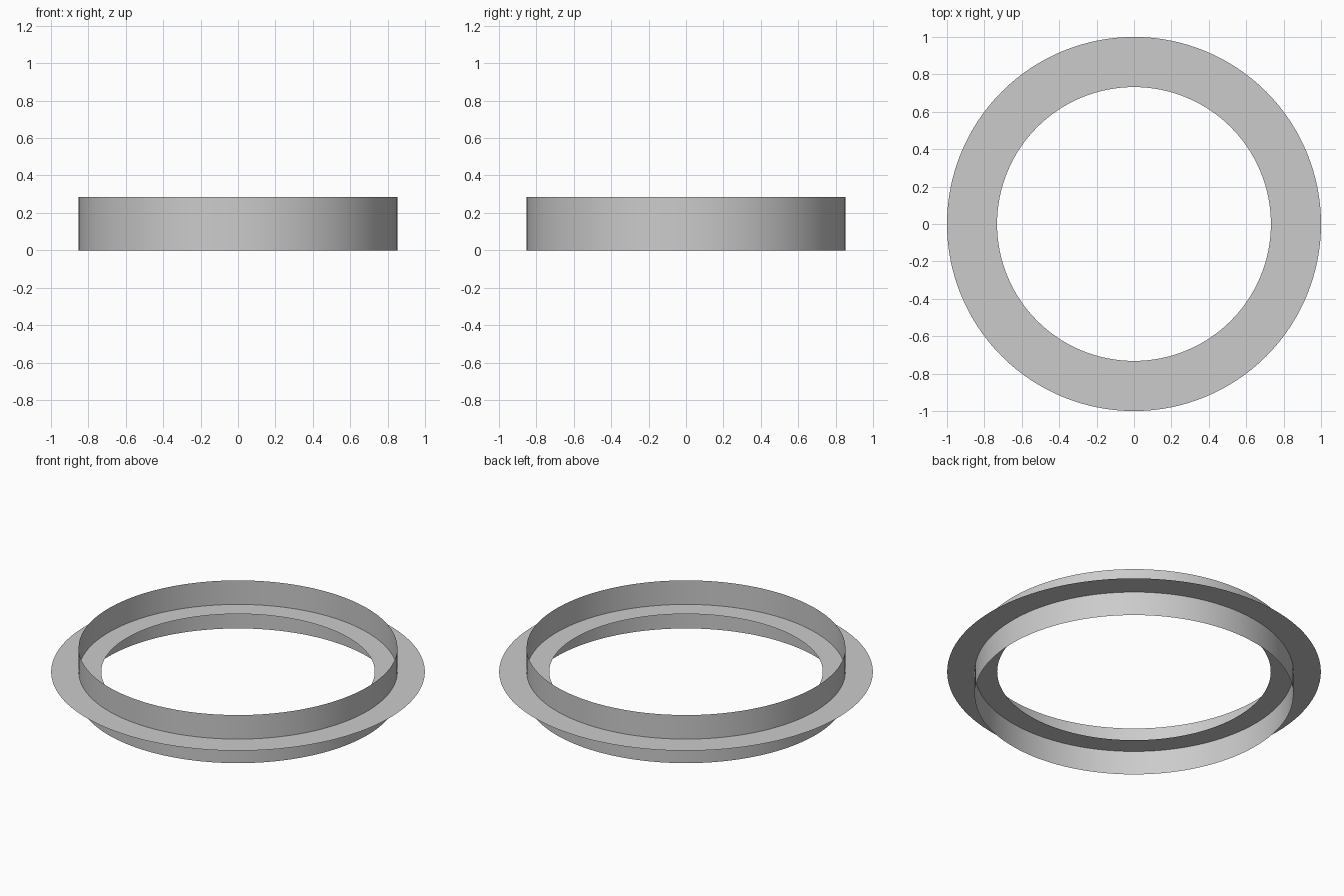
import bpy, bmesh
from math import cos, sin, tau

if "Cube" in bpy.data.objects:
    bpy.data.objects.remove(bpy.data.objects["Cube"])

SEGMENTS = 128


def ring_sheet(name, start, end):
    """Sweep the line between two (radius, z) points around the z axis."""
    bm = bmesh.new()
    loops = [[bm.verts.new((r * cos(tau * i / SEGMENTS), r * sin(tau * i / SEGMENTS), z))
              for i in range(SEGMENTS)] for r, z in (start, end)]
    a, b = loops
    for i in range(SEGMENTS):
        j = (i + 1) % SEGMENTS
        face = bm.faces.new((a[i], a[j], b[j], b[i]))
        face.smooth = True
    mesh = bpy.data.meshes.new(name)
    bm.to_mesh(mesh)
    bm.free()
    obj = bpy.data.objects.new(name, mesh)
    bpy.context.collection.objects.link(obj)
    return obj


# Upright band, open at top and bottom
ring_sheet("upright_band", (0.853, 0.0), (0.853, 0.284))

# Flat ring crossing the band at mid height, facing up
ring_sheet("flat_ring", (1.0, 0.142), (0.732, 0.142))
